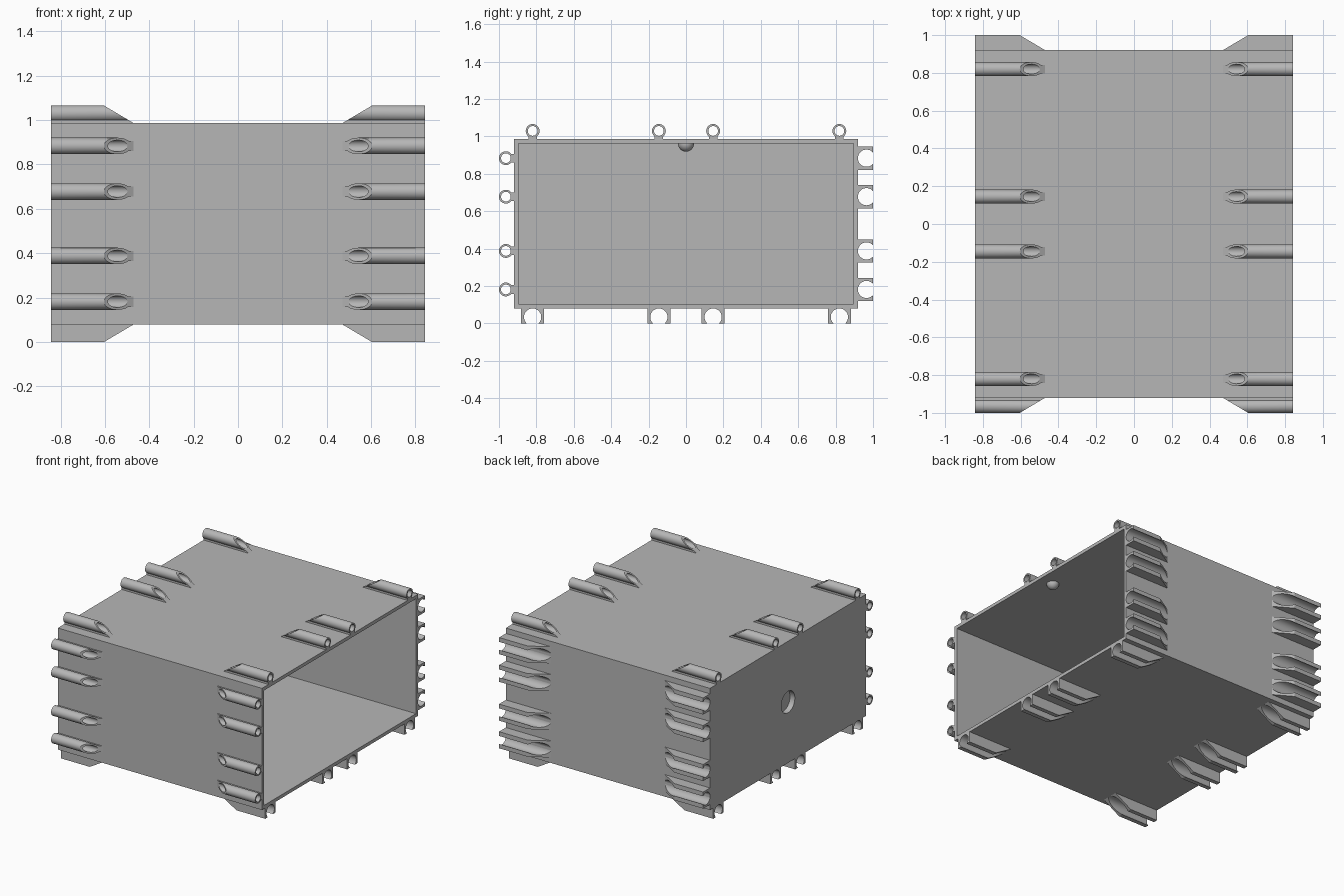
import bpy, bmesh, math
from mathutils import Vector

if "Cube" in bpy.data.objects:
    bpy.data.objects.remove(bpy.data.objects["Cube"], do_unlink=True)

HX, HY, Z0, Z1, WALL = 0.842, 0.92, 0.079, 0.986, 0.025
ZC = (Z0 + Z1) / 2
HEIGHT = 0.08                      # how far the connectors stand out
SLOPE_IN, SLOPE_OUT = 0.47, 0.605  # sloped inner end of every connector

grey = bpy.data.materials.new("plain_grey")
grey.use_nodes = True
colour = (0.47, 0.47, 0.47, 1)
grey.diffuse_color = colour
grey.node_tree.nodes["Principled BSDF"].inputs["Base Color"].default_value = colour


def finish(name, bm, smooth=True):
    bmesh.ops.recalc_face_normals(bm, faces=bm.faces)
    mesh = bpy.data.meshes.new(name)
    bm.to_mesh(mesh)
    bm.free()
    mesh.materials.append(grey)
    obj = bpy.data.objects.new(name, mesh)
    bpy.context.collection.objects.link(obj)
    if smooth:
        bpy.ops.object.select_all(action='DESELECT')
        obj.select_set(True)
        bpy.context.view_layer.objects.active = obj
        bpy.ops.object.shade_smooth_by_angle(angle=math.radians(30))
    return obj


def box(name, lo, hi):
    bm = bmesh.new()
    bmesh.ops.create_cube(bm, size=1)
    for v in bm.verts:
        v.co = Vector([(a + b) / 2 + c * (b - a) for a, b, c in zip(lo, hi, v.co)])
    return finish(name, bm, smooth=False)


def cut(target, cutter):
    cutter.hide_render = True
    mod = target.modifiers.new("cut", 'BOOLEAN')
    mod.operation, mod.solver, mod.object = 'DIFFERENCE', 'EXACT', cutter
    bpy.context.view_layer.objects.active = target
    bpy.ops.object.modifier_apply(modifier=mod.name)
    bpy.data.objects.remove(cutter, do_unlink=True)


def arc(radius, centre, start, end, steps):
    angles = [start + (end - start) * i / steps for i in range(steps + 1)]
    return [(radius * math.cos(a), centre + radius * math.sin(a)) for a in angles]


def section(bm, place, side, loop):
    """Rings of vertices for a profile: at the box end and on the sloped end."""
    outer = [bm.verts.new(place(side * HX, u, w)) for u, w in loop]
    inner = [bm.verts.new(place(side * (SLOPE_IN + (SLOPE_OUT - SLOPE_IN) * w / HEIGHT), u, w))
             for u, w in loop]
    return outer, inner


def bridge(bm, a, b):
    for i in range(len(a)):
        j = (i + 1) % len(a)
        bm.faces.new((a[i], a[j], b[j], b[i]))


def solid(bm, place, side, loop):
    a, b = section(bm, place, side, loop)
    bridge(bm, a, b)
    bm.faces.new(a)
    bm.faces.new(b)


def tube(name, place, side):
    bm = bmesh.new()
    centre = 0.043
    rings = [section(bm, place, side, arc(r, centre, 0, math.tau, 28)[:-1])
             for r in (0.037, 0.026)]
    (a, b), (c, d) = rings
    for p, q in ((a, b), (c, d), (a, c), (b, d)):
        bridge(bm, p, q)
    # web joining the tube to the wall
    solid(bm, place, side, [(-0.023, 0), (0.023, 0), (0.023, 0.014), (-0.023, 0.014)])
    finish(name, bm)


def socket(name, place, side):
    bm = bmesh.new()
    half, radius, centre = 0.062, 0.046, 0.045
    lip = math.asin((HEIGHT - centre) / radius)
    notch = arc(radius, centre, lip, -math.pi - lip, 28)
    solid(bm, place, side, [(-half, HEIGHT), (-half, 0), (half, 0), (half, HEIGHT)] + notch)
    finish(name, bm)


# Shell open at the left end
shell = box("box_shell", (-HX, -HY, Z0), (HX, HY, Z1))
cut(shell, box("cavity_cutter", (-HX + 0.06, -HY + WALL, Z0 + WALL),
               (HX + 0.1, HY - WALL, Z1 - WALL)))

# Round recess in the closed end
bm = bmesh.new()
bmesh.ops.create_cone(bm, cap_ends=True, segments=40, radius1=0.08, radius2=0.08, depth=0.08)
for v in bm.verts:
    v.co = Vector((v.co.z - HX, v.co.x, v.co.y + ZC))
cut(shell, finish("recess_cutter", bm, smooth=False))
bpy.ops.object.select_all(action='DESELECT')
shell.select_set(True)
bpy.context.view_layer.objects.active = shell
bpy.ops.object.shade_smooth_by_angle(angle=math.radians(30))

# Small catch under the ceiling near the open end
bm = bmesh.new()
bmesh.ops.create_uvsphere(bm, u_segments=24, v_segments=16, radius=0.043)
bmesh.ops.bisect_plane(bm, geom=bm.verts[:] + bm.edges[:] + bm.faces[:], plane_co=(0, 0, 0.004),
                       plane_no=(0, 0, 1), clear_outer=True)
bmesh.ops.translate(bm, verts=bm.verts, vec=(0.73, 0, Z1 - WALL))
finish("ceiling_catch", bm)

# Tubes on top and front, matching open sockets on bottom and back
for side, end in ((1, "left"), (-1, "right")):
    for i, y in enumerate((-0.82, -0.145, 0.145, 0.82)):
        tube(f"top_tube_{end}_{i}", lambda x, u, w: (x, y + u, Z1 + w), side)
        socket(f"bottom_socket_{end}_{i}", lambda x, u, w: (x, y + u, Z0 - w), side)
    for i, dz in enumerate((-0.351, -0.145, 0.145, 0.351)):
        tube(f"front_tube_{end}_{i}", lambda x, u, w: (x, -HY - w, ZC + dz + u), side)
        socket(f"back_socket_{end}_{i}", lambda x, u, w: (x, HY + w, ZC + dz + u), side)
